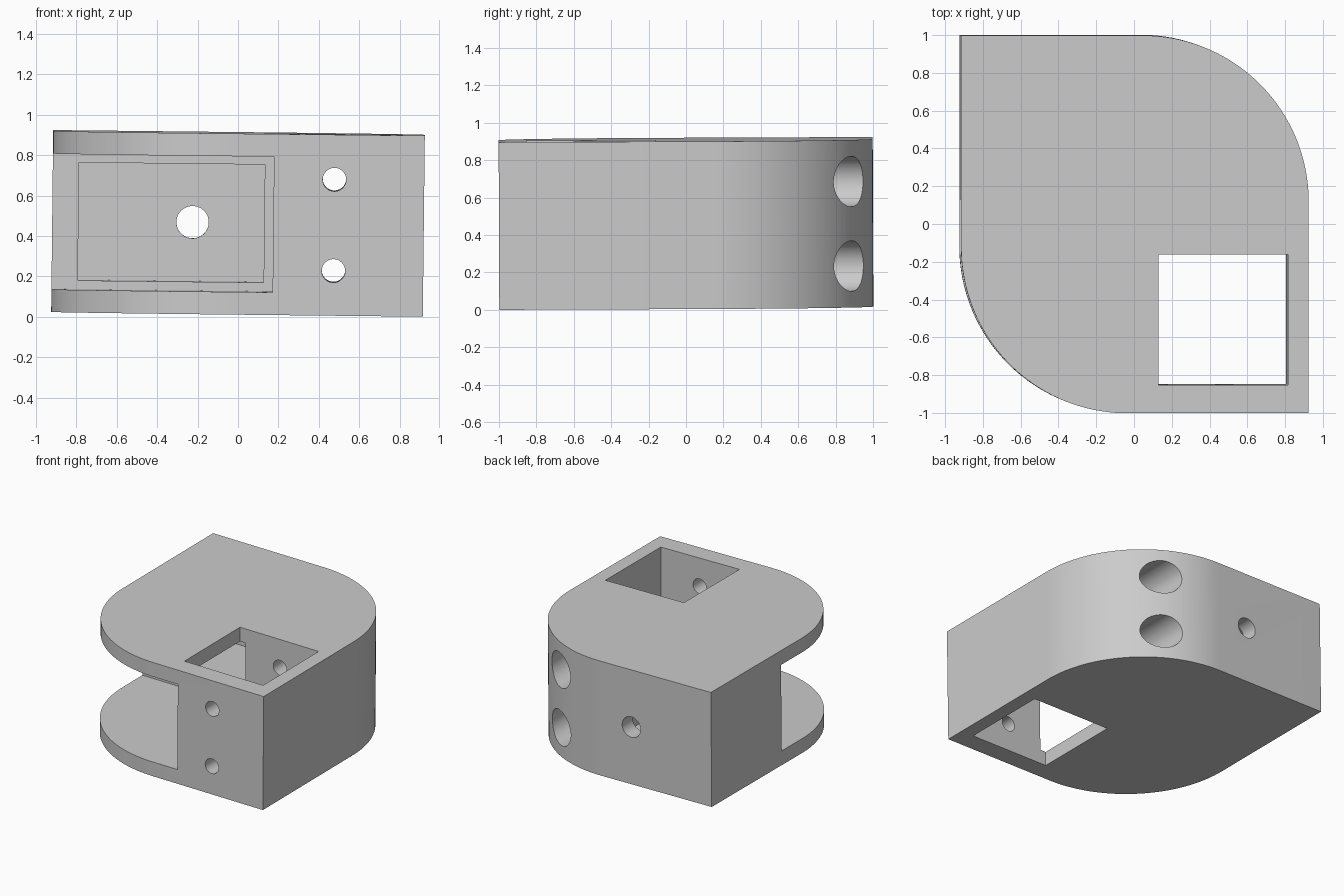
import bpy
import bmesh
from math import pi, cos, sin, radians
from mathutils import Matrix, Vector

old = bpy.data.objects.get("Cube")
if old:
    bpy.data.objects.remove(old, do_unlink=True)

HX, HY, H, R = 0.92, 1.0, 0.896, 0.88   # half width, half depth, height, corner radius
MID = H / 2
PLATE = 0.112

grey = bpy.data.materials.new("light_grey")
grey.use_nodes = True
colour = (0.6, 0.6, 0.6, 1)
grey.diffuse_color = colour
grey.node_tree.nodes["Principled BSDF"].inputs["Base Color"].default_value = colour


def make_object(name, bm):
    bmesh.ops.recalc_face_normals(bm, faces=bm.faces)
    mesh = bpy.data.meshes.new(name)
    bm.to_mesh(mesh)
    bm.free()
    obj = bpy.data.objects.new(name, mesh)
    bpy.context.collection.objects.link(obj)
    return obj


def box(name, lo, hi):
    lo, hi = Vector(lo), Vector(hi)
    bm = bmesh.new()
    bmesh.ops.create_cube(bm, size=1)
    bmesh.ops.scale(bm, vec=hi - lo, verts=bm.verts)
    bmesh.ops.translate(bm, vec=(lo + hi) / 2, verts=bm.verts)
    return make_object(name, bm)


def rod(name, start, end, radius):
    start, end = Vector(start), Vector(end)
    axis = end - start
    bm = bmesh.new()
    bmesh.ops.create_cone(bm, cap_ends=True, segments=48, radius1=radius,
                          radius2=radius, depth=axis.length)
    turn = axis.to_track_quat('Z', 'Y').to_matrix().to_4x4()
    bm.transform(Matrix.Translation((start + end) / 2) @ turn)
    return make_object(name, bm)


# Block outline: two opposite corners rounded, two sharp
def corner_arc(cx, cy, begin, steps=40):
    angles = [begin + pi / 2 * i / steps for i in range(steps + 1)]
    return [(cx + R * cos(a), cy + R * sin(a), 0) for a in angles]


outline = [(HX, -HY, 0)] + corner_arc(HX - R, HY - R, 0)
outline += [(-HX, HY, 0)] + corner_arc(R - HX, R - HY, pi)
bm = bmesh.new()
base = bm.faces.new([bm.verts.new(p) for p in outline])
grown = bmesh.ops.extrude_face_region(bm, geom=[base])
bmesh.ops.translate(bm, vec=(0, 0, H),
                    verts=[v for v in grown["geom"] if isinstance(v, bmesh.types.BMVert)])
housing = make_object("housing_block", bm)

# Openings: side slot, deep pocket behind it, square shaft
cutters = [
    box("slot_cutter", (-1.2, -1.2, PLATE), (0.175, 0.13, H - PLATE)),
    box("pocket_cutter", (-0.79, 0.0, 0.156), (0.13, 0.87, H - 0.156)),
    box("shaft_cutter", (0.126, -0.85, -0.2), (0.81, -0.16, H + 0.2)),
]

# Bolt holes through the front with wide counterbores at the back
for z in (MID - 0.226, MID + 0.226):
    cutters.append(rod("bolt_cutter", (0.475, -1.2, z), (0.475, 1.2, z), 0.058))
    cutters.append(rod("counterbore_cutter", (0.475, 0.13, z), (0.475, 1.2, z), 0.135))

# Hole in the back wall and two in the side wall, all opening into the pocket
cutters.append(rod("back_hole_cutter", (-0.225, 0.6, MID), (-0.225, 1.2, MID), 0.08))
for y in (0.33, 0.75):
    cutters.append(rod("side_hole_cutter", (-1.2, y, MID), (-0.6, y, MID), 0.075))

# Cut everything, then remove the cutters
for cutter in cutters:
    cutter.hide_render = True
    mod = housing.modifiers.new(cutter.name, 'BOOLEAN')
    mod.operation = 'DIFFERENCE'
    mod.solver = 'EXACT'
    mod.object = cutter
bpy.context.view_layer.update()
evaluated = housing.evaluated_get(bpy.context.evaluated_depsgraph_get())
result = bpy.data.meshes.new_from_object(evaluated)
housing.modifiers.clear()
housing.data = result
for cutter in cutters:
    bpy.data.objects.remove(cutter, do_unlink=True)

# The block leans very slightly and rests on its lowest corner
lean = Matrix.Rotation(0.011, 4, 'Y') @ Matrix.Rotation(0.004, 4, 'X')
result.transform(lean @ Matrix.Translation((0, 0, -MID)))
lowest = min(v.co.z for v in result.vertices)
result.transform(Matrix.Translation((0, 0, -lowest)))

result.materials.clear()
result.materials.append(grey)
for o in bpy.context.selected_objects:
    o.select_set(False)
housing.select_set(True)
bpy.context.view_layer.objects.active = housing
bpy.ops.object.shade_smooth_by_angle(angle=radians(30))
